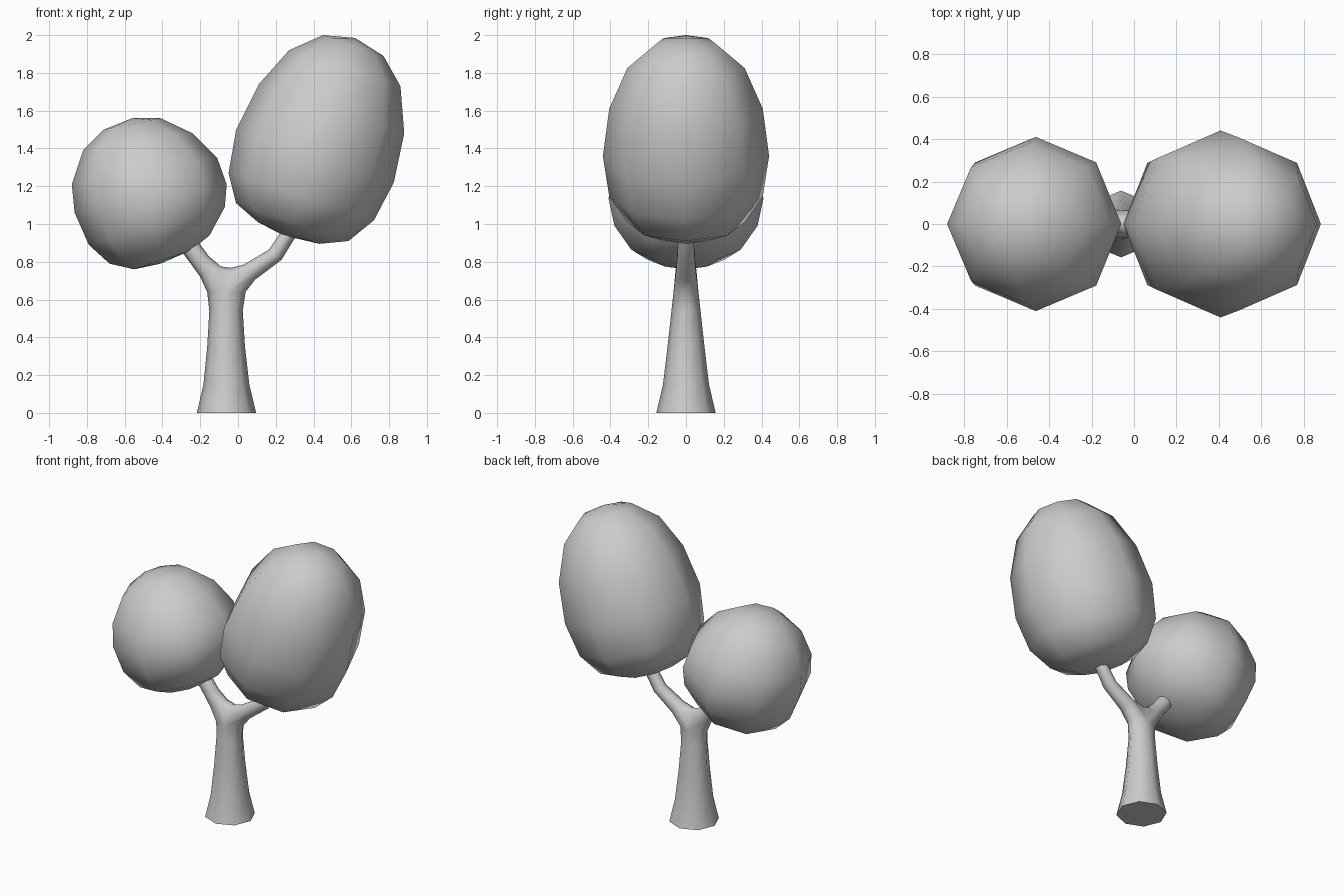
import bpy, bmesh
from math import sin, cos, pi, radians

cube = bpy.data.objects.get("Cube")
if cube:
    bpy.data.objects.remove(cube, do_unlink=True)

SIDES = 8
grey = bpy.data.materials.new("plain grey")
grey.use_nodes = True
grey.diffuse_color = (0.6, 0.6, 0.6, 1)
grey.node_tree.nodes["Principled BSDF"].inputs["Base Color"].default_value = grey.diffuse_color


def ring(bm, left, right, ry):
    """Eight-sided ring across two (x, z) outline points; ry is its half depth."""
    verts = []
    for k in range(SIDES):
        a = 2 * pi * k / SIDES
        t = (1 + cos(a)) / 2
        verts.append(bm.verts.new((left[0] + (right[0] - left[0]) * t,
                                   ry * sin(a),
                                   left[1] + (right[1] - left[1]) * t)))
    return verts


def bridge(bm, lower, upper):
    for k in range(SIDES):
        n = (k + 1) % SIDES
        bm.faces.new((lower[k], lower[n], upper[n], upper[k]))


def finish(bm, name):
    bmesh.ops.recalc_face_normals(bm, faces=bm.faces)
    mesh = bpy.data.meshes.new(name)
    bm.to_mesh(mesh)
    bm.free()
    obj = bpy.data.objects.new(name, mesh)
    bpy.context.collection.objects.link(obj)
    mesh.materials.append(grey)
    bpy.ops.object.select_all(action='DESELECT')
    obj.select_set(True)
    bpy.context.view_layer.objects.active = obj
    bpy.ops.object.shade_smooth_by_angle(angle=radians(60))


def crown(name, radius, bottom, top, left, right):
    """Tilted ball lofted from poles and paired outline points, bottom to top."""
    bm = bmesh.new()
    count = len(left)
    rings = [ring(bm, l, r, radius * sin(pi * (i + 1) / (count + 1)))
             for i, (l, r) in enumerate(zip(left, right))]
    for a, b in zip(rings, rings[1:]):
        bridge(bm, a, b)
    for pole, loop in ((bottom, rings[0]), (top, rings[-1])):
        tip = bm.verts.new((pole[0], 0, pole[1]))
        for k in range(SIDES):
            bm.faces.new((loop[k], loop[(k + 1) % SIDES], tip))
    finish(bm, name)


# Large crown on the left-hand branch
crown("large_crown", 0.44, (0.24, 0.94), (0.62, 1.985),
      [(0.105, 1.01), (-0.01, 1.11), (-0.05, 1.27), (-0.01, 1.5),
       (0.11, 1.74), (0.27, 1.92), (0.45, 2.0)],
      [(0.43, 0.895), (0.585, 0.91), (0.72, 1.02), (0.825, 1.22),
       (0.88, 1.48), (0.86, 1.73), (0.77, 1.89)])

# Small crown on the right-hand branch
crown("small_crown", 0.41, (-0.41, 0.79), (-0.56, 1.56),
      [(-0.55, 0.76), (-0.68, 0.79), (-0.79, 0.89), (-0.865, 1.06),
       (-0.88, 1.21), (-0.82, 1.39), (-0.71, 1.5)],
      [(-0.25, 0.86), (-0.15, 0.94), (-0.07, 1.09), (-0.06, 1.21),
       (-0.11, 1.35), (-0.24, 1.48), (-0.41, 1.56)])

# Forked trunk: flared stem
bm = bmesh.new()
stem = [ring(bm, (l, z), (r, z), ry) for l, r, z, ry in (
    (-0.218, 0.096, 0, 0.157), (-0.183, 0.06, 0.15, 0.122),
    (-0.163, 0.037, 0.35, 0.098), (-0.152, 0.025, 0.54, 0.077),
    (-0.163, 0.04, 0.64, 0.066))]
bm.faces.new(stem[0])
for a, b in zip(stem, stem[1:]):
    bridge(bm, a, b)

# Crotch strip splits the last stem ring into two branch openings
s = stem[-1]
c_back, c_mid, c_front = (bm.verts.new((-0.04, y, z)) for y, z in
                          ((0.043, 0.745), (0, 0.768), (-0.043, 0.745)))
right_open = [c_mid, c_back, s[2], s[3], s[4], s[5], s[6], c_front]
left_open = [s[0], s[1], s[2], c_back, c_mid, c_front, s[6], s[7]]

# Branches
for loop, sections in (
        (right_open, (((-0.20, 0.72), (-0.09, 0.775), 0.056),
                      ((-0.25, 0.79), (-0.155, 0.83), 0.048),
                      ((-0.34, 0.91), (-0.25, 0.96), 0.043))),
        (left_open, (((0.03, 0.785), (0.09, 0.705), 0.053),
                     ((0.165, 0.865), (0.23, 0.81), 0.045),
                     ((0.235, 0.97), (0.31, 0.94), 0.04)))):
    for l, r, ry in sections:
        nxt = ring(bm, l, r, ry)
        bridge(bm, loop, nxt)
        loop = nxt
    bm.faces.new(loop)
finish(bm, "forked_trunk")
